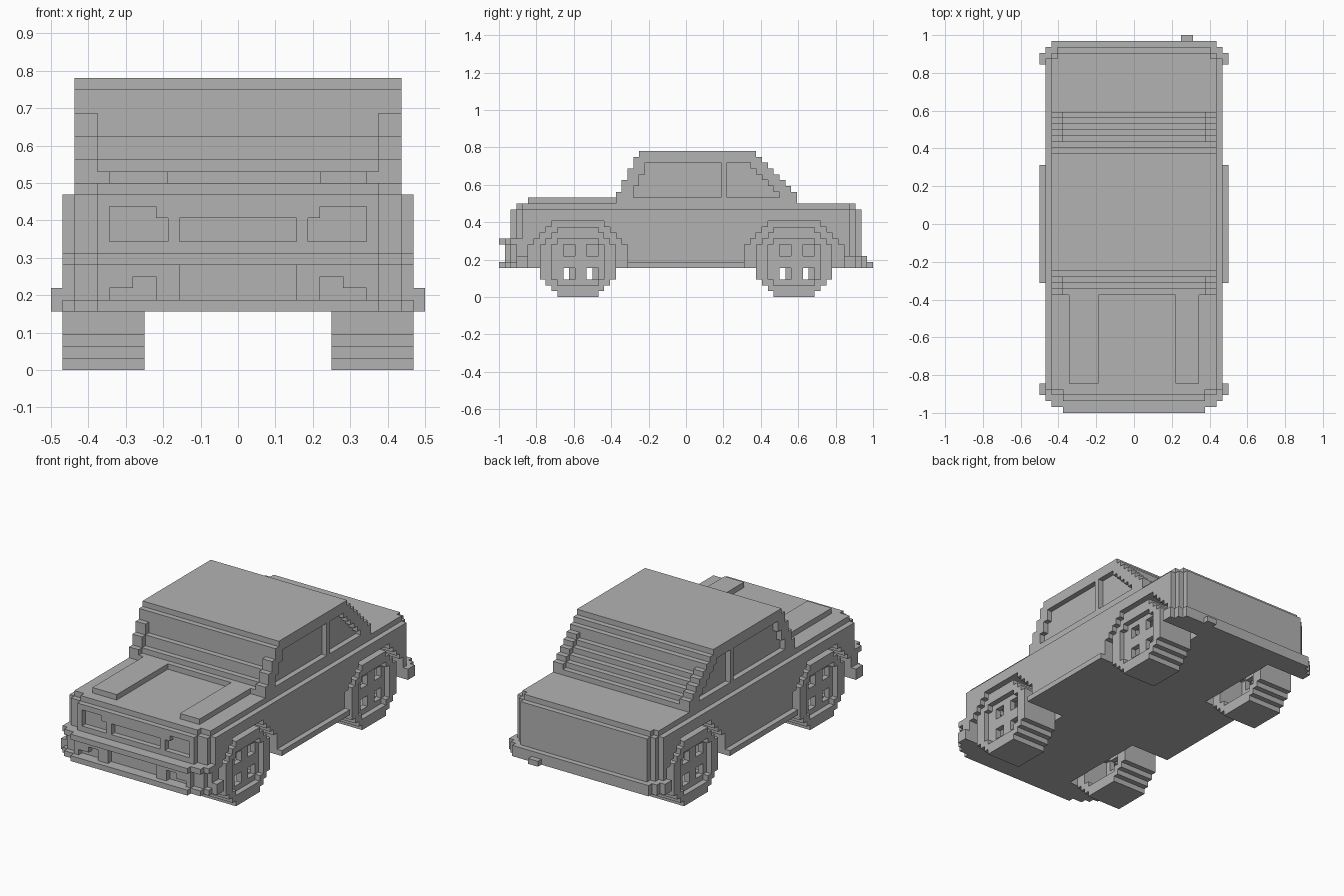
import bpy
import bmesh
from itertools import product
from math import radians
from mathutils import Vector

if "Cube" in bpy.data.objects:
    bpy.data.objects.remove(bpy.data.objects["Cube"], do_unlink=True)

UNIT = 1 / 32                      # size of one block
ORIGIN = Vector((-16, -32, 0))     # grid corner, in blocks
WIDTH = 32
parts = {}

grey = bpy.data.materials.new("plain_grey")
grey.use_nodes = True
colour = (0.45, 0.45, 0.45, 1)
grey.diffuse_color = colour
grey.node_tree.nodes["Principled BSDF"].inputs["Base Color"].default_value = colour


def block(x, y, z):
    """All grid cells in a box given by three (start, end) ranges."""
    return set(product(range(*x), range(*y), range(*z)))


def wide(inset, y, z):
    """A box centred across the car, inset from both sides."""
    return block((inset, WIDTH - inset), y, z)


def mirrored(cells):
    return cells | {(WIDTH - 1 - x, y, z) for x, y, z in cells}


# Body: rounded in plan, with a narrower top layer
low, top = (5, 15), (15, 16)
body = wide(1, (4, 60), low) | wide(2, (3, 61), low)
body |= wide(4, (2, 3), low) | wide(3, (61, 62), low)
body |= wide(2, (4, 60), top) | wide(4, (3, 4), top) | wide(3, (60, 61), top)

# Wheel wells
for start in (5, 42):
    for z in range(5, 13):
        step = max(0, z - 8)
        body -= mirrored(block((1, 8), (start + step, start + 17 - step), (z, z + 1)))

# Headlight and grille recesses
face = (2, 3)
body -= mirrored(block((5, 9), face, (11, 14)) | block((9, 10), face, (11, 13)))
body -= wide(11, face, (11, 13))
parts["body"] = body

# Raised ribs on the hood
parts["hood_ribs"] = block((5, 10), (5, 20), (16, 17)) | block((23, 27), (5, 20), (16, 17))

# Cabin: stepped front and back, inset glass
cabin = set()
for z in range(16, 25):
    front, back = 20 + (z - 16) // 2, min(51, 68 - z)
    layer = (z, z + 1)
    cabin |= wide(2, (front, back), layer)
    if 17 <= z < 22:
        cabin -= wide(4, (front, front + 1), layer)
        cabin -= wide(4, (back - 1, back), layer)
    if 17 <= z < 23:
        slope = (z - 17) // 2
        cabin -= mirrored(block((2, 3), (23 + slope, 38), layer))
        cabin -= mirrored(block((2, 3), (39, back - 3), layer))
parts["cabin"] = cabin

# Front bumper: lower and upper bars with a recessed panel between
bumper = set()
for bar, shift in (((5, 6), 0), ((6, 9), 1), ((9, 10), 0)):
    for y, inset in enumerate((4, 2, 1)):
        bumper |= wide(inset, (y + shift, y + shift + 1), bar)
bumper |= wide(1, (3, 4), (5, 10))
bumper |= mirrored(block((0, 1), (3, 5), (5, 7)))
panel = (1, 2)
bumper -= wide(11, panel, (6, 9))
bumper -= mirrored(block((5, 7), panel, (6, 7)) | block((7, 9), panel, (6, 8)))
parts["front_bumper"] = bumper

# Rear bumper, exhaust and sills
edge = (5, 7)
parts["rear_bumper"] = (wide(2, (62, 63), edge) | wide(1, (60, 62), edge)
                        | mirrored(block((0, 1), (59, 61), edge)))
parts["exhaust"] = block((24, 26), (63, 64), (5, 6))
parts["sills"] = mirrored(block((0, 1), (22, 42), (5, 6)))


# Wheels: round tyre, recessed hub with four openings, hollow inside
def wheel(start, hole_shift):
    cells = set()
    for z in range(12):
        step = max(0, 3 - min(z, 11 - z))
        layer = (z, z + 1)
        cells |= block((1, 8), (start + step, start + 13 - step), layer)
        if 2 <= z < 10:
            rim = 3 if z in (2, 9) else 2
            inner = (start + rim, start + 13 - rim)
            cells -= block((1, 2), inner, layer) | block((3, 8), inner, layer)
    for y, z in product((3, 7), (3, 7)):
        left = start + y + hole_shift
        cells -= block((1, 8), (left, left + 2), (z, z + 2))
    return cells


for place, start in (("front", 7), ("rear", 44)):
    parts[place + "_right_wheel"] = wheel(start, 0)
    parts[place + "_left_wheel"] = {(WIDTH - 1 - x, y, z) for x, y, z in wheel(start, 1)}


# Turn each part into a mesh of its exposed faces
occupied = set().union(*parts.values())


def build(name, cells):
    bm = bmesh.new()
    corners = {}

    def corner(point):
        key = tuple(point)
        if key not in corners:
            corners[key] = bm.verts.new((Vector(key) + ORIGIN) * UNIT)
        return corners[key]

    for cell in cells:
        for axis, side in product(range(3), (0, 1)):
            beside = list(cell)
            beside[axis] += 2 * side - 1
            if tuple(beside) in occupied:
                continue
            ring = []
            for u, v in ((0, 0), (1, 0), (1, 1), (0, 1)):
                point = list(cell)
                point[axis] += side
                point[(axis + 1) % 3] += u
                point[(axis + 2) % 3] += v
                ring.append(corner(point))
            bm.faces.new(ring if side else ring[::-1])
    bmesh.ops.dissolve_limit(bm, angle_limit=radians(1), verts=bm.verts[:],
                             edges=bm.edges[:], use_dissolve_boundaries=False)
    mesh = bpy.data.meshes.new(name)
    bm.to_mesh(mesh)
    bm.free()
    mesh.materials.append(grey)
    bpy.context.collection.objects.link(bpy.data.objects.new(name, mesh))


for name, cells in parts.items():
    build(name, cells)
